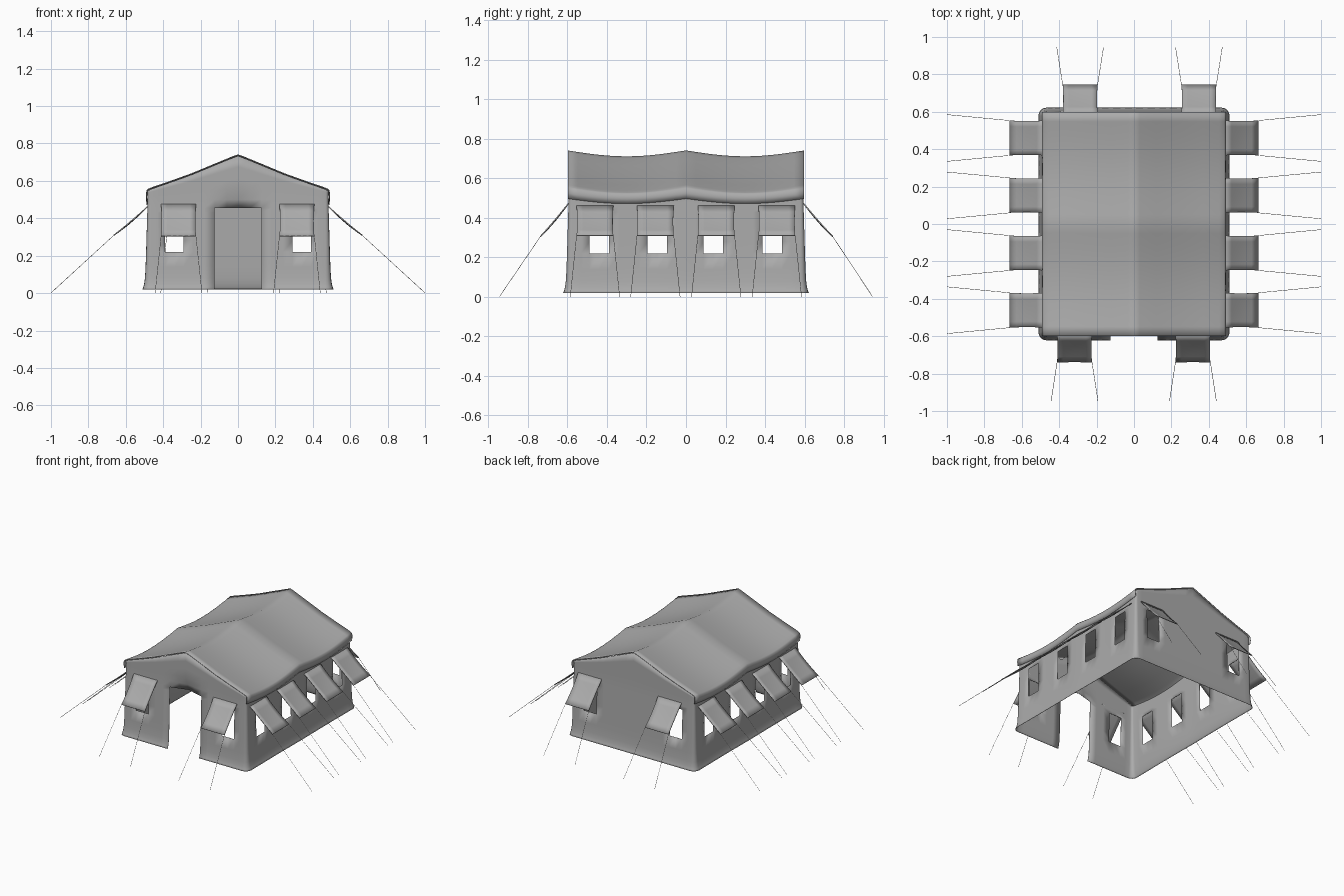
import bpy, bmesh, math
from mathutils import Vector

if "Cube" in bpy.data.objects:
    bpy.data.objects.remove(bpy.data.objects["Cube"])

W, H, R = 0.497, 0.608, 0.03           # wall half width, half length, corner radius
ROOF_Y = 0.598
SLOPE = [(0, 0.74), (0.03, 0.729), (0.12, 0.692), (0.25, 0.638), (0.37, 0.595), (0.455, 0.566), (0.48, 0.556)]
VALANCE = [(0.488, 0.547), (0.49, 0.525), (0.486, 0.498)]

canvas = bpy.data.materials.new("canvas")
canvas.diffuse_color = (0.41, 0.41, 0.41, 1)
canvas.use_nodes = True
canvas.node_tree.nodes["Principled BSDF"].inputs["Base Color"].default_value = canvas.diffuse_color


def finish(name, bm, thick=0.0, angle=60):
    bmesh.ops.remove_doubles(bm, verts=bm.verts, dist=1e-5)
    bmesh.ops.recalc_face_normals(bm, faces=bm.faces)
    me = bpy.data.meshes.new(name)
    bm.to_mesh(me)
    bm.free()
    me.materials.append(canvas)
    ob = bpy.data.objects.new(name, me)
    bpy.context.collection.objects.link(ob)
    if thick:
        m = ob.modifiers.new("cloth", 'SOLIDIFY')
        m.thickness, m.offset = thick, 0
    bpy.ops.object.select_all(action='DESELECT')
    bpy.context.view_layer.objects.active = ob
    ob.select_set(True)
    bpy.ops.object.shade_smooth_by_angle(angle=math.radians(angle))
    return ob


def sheet(bm, rows, skip=None, closed=False):
    """Quad grid from rows of points, leaving out cells where skip(i, j) is true."""
    vs = [[bm.verts.new(p) for p in r] for r in rows]
    n = len(rows[0])
    for i in range(len(vs) - 1):
        for j in range(n if closed else n - 1):
            k = (j + 1) % n
            if not (skip and skip(i, j)):
                bm.faces.new((vs[i][j], vs[i][k], vs[i + 1][k], vs[i + 1][j]))


def sag(y):
    return 0.03 * abs(math.sin(math.pi * min(abs(y), 0.6) / 0.6))


def roof_z(x, y):
    x = abs(x)
    for (x0, z0), (x1, z1) in zip(SLOPE, SLOPE[1:]):
        if x <= x1:
            return z0 + (z1 - z0) * (x - x0) / (x1 - x0) - sag(y)
    return SLOPE[-1][1] - sag(y)


# roof sheet sagging between the three poles, with hanging eaves
half = SLOPE + VALANCE
profile = [(-x, z) for x, z in reversed(half[1:])] + half
rows = []
for i in range(25):
    y = -ROOF_Y + 2 * ROOF_Y * i / 24
    rows.append([(x, y, z - sag(y) * (1 if abs(x) < 0.484 else 0.85)) for x, z in profile])
bm = bmesh.new()
sheet(bm, rows)
finish("roof", bm, 0.004)

# wall outline: four straight runs joined by round corners
SIDE_WIN, END_WIN, HW = (-0.44, -0.145, 0.138, 0.436), (-0.34, 0.34), 0.049


def stops(windows, extra, end):
    s = {round(c + d * HW, 4) for c in windows for d in (-1, 0, 1)} | set(extra) | {-end, end}
    return sorted(s)


ex = stops(END_WIN, (-0.24, -0.18, -0.125, -0.06, 0, 0.06, 0.125, 0.18, 0.24, -0.43, 0.43), W - R)
sy = stops(SIDE_WIN, (-0.53, -0.34, -0.29, -0.24, -0.05, 0, 0.05, 0.24, 0.29, 0.34, 0.53), H - R)
loop = []


def corner(cx, cy, a0):
    for k in (1, 2, 3):
        a = math.radians(a0 + 22.5 * k)
        c, s = math.cos(a), math.sin(a)
        loop.append((cx + R * c, cy + R * s, c, s, 'corner', 9))


loop += [(x, -H, 0, -1, 'front', x) for x in ex]
corner(W - R, -H + R, -90)
loop += [(W, y, 1, 0, 'side', y) for y in sy]
corner(W - R, H - R, 0)
loop += [(x, H, 0, 1, 'back', x) for x in reversed(ex)]
corner(-W + R, H - R, 90)
loop += [(-W, y, -1, 0, 'side', y) for y in reversed(sy)]
corner(-W + R, -H + R, 180)

# walls flare at the ground and rise into the gables
levels = [0.02, 0.03, 0.05, 0.08, 0.14, 0.22, 0.28, 0.34, 0.43, 0.455, 0.5]
rows = []
for i in range(len(levels) + 4):
    row = []
    for x, y, nx, ny, side, c in loop:
        if i < len(levels):
            z = levels[i]
        else:
            z = 0.5 + (i - len(levels) + 1) / 4 * (roof_z(x, y) - 0.006 - 0.5)
        o = 0.014 * math.exp(-(z - 0.02) / 0.03) - 0.03 * min(z, 0.5)
        if side == 'side':
            o -= 0.005 * abs(math.sin(math.pi * c / 0.6)) * max(0, 1 - abs(z - 0.2) / 0.3)
        if side == 'front':   # crease pulled in above the doorway
            o -= 0.035 * max(0, 1 - abs(c) / 0.125) * max(0, 1 - abs(z - 0.455) / 0.1)
        row.append((x + nx * o, y + ny * o, z))
    rows.append(row)


def opening(i, j):
    a, b = loop[j], loop[(j + 1) % len(loop)]
    if a[4] != b[4] or a[4] == 'corner' or i + 1 >= len(levels):
        return False
    m, z = (a[5] + b[5]) / 2, (levels[i] + levels[i + 1]) / 2
    if a[4] == 'front' and abs(m) < 0.125 and z < 0.455:
        return True
    wins = SIDE_WIN if a[4] == 'side' else END_WIN
    return 0.22 < z < 0.43 and any(abs(m - w) < HW for w in wins)


bm = bmesh.new()
sheet(bm, rows, opening, True)
finish("walls", bm, 0.002)


# window awnings, each held out by two guy ropes
ropes = bmesh.new()


def rope(a, b):
    a, b = Vector(a), Vector(b)
    d = b - a
    u = d.cross(Vector((0, 0, 1))).normalized() * 0.0012
    v = d.cross(u).normalized() * 0.0012
    ring = (u, v, -u, -v)
    sheet(ropes, [[a + r for r in ring], [b + r for r in ring]], closed=True)


def awning(name, c, out, base, reach, z0, z1, far):
    out = Vector(out)
    along = Vector((-out.y, out.x, 0))
    mid = Vector((abs(out.y) * c, abs(out.x) * c, 0))
    rows = []
    for i in range(6):
        t = i / 5
        row = []
        for k in range(7):
            s = k / 3 - 1
            dip = 0.008 * math.sin(math.pi * t) * (1 - s * s * 0.6)
            w = 0.093 - 0.003 * math.sin(math.pi * t)
            p = mid + out * (base + (reach - base) * t) + along * (s * w)
            row.append(p + Vector((0, 0, z0 + (z1 - z0) * t - dip)))
        rows.append(row)
    bm = bmesh.new()
    sheet(bm, rows)
    finish(name, bm, 0.006)
    for s in (-1, 1):
        rope(rows[-1][0 if s < 0 else 6], mid + out * far + along * (s * 0.125) + Vector((0, 0, 0.001)))


for i, y in enumerate((-0.461, -0.155, 0.153, 0.46)):
    for sx, tag in ((1, "right"), (-1, "left")):
        awning(f"{tag}_awning_{i + 1}", y, (sx, 0, 0), 0.484, 0.663, 0.462, 0.310, 1.0)
for i, x in enumerate((-0.318, 0.315)):
    awning(f"front_awning_{i + 1}", x, (0, -1, 0), 0.594, 0.737, 0.475, 0.306, 0.945)
for i, x in enumerate((-0.288, 0.347)):
    awning(f"back_awning_{i + 1}", x, (0, 1, 0), 0.594, 0.743, 0.475, 0.306, 0.945)
finish("guy_ropes", ropes)
